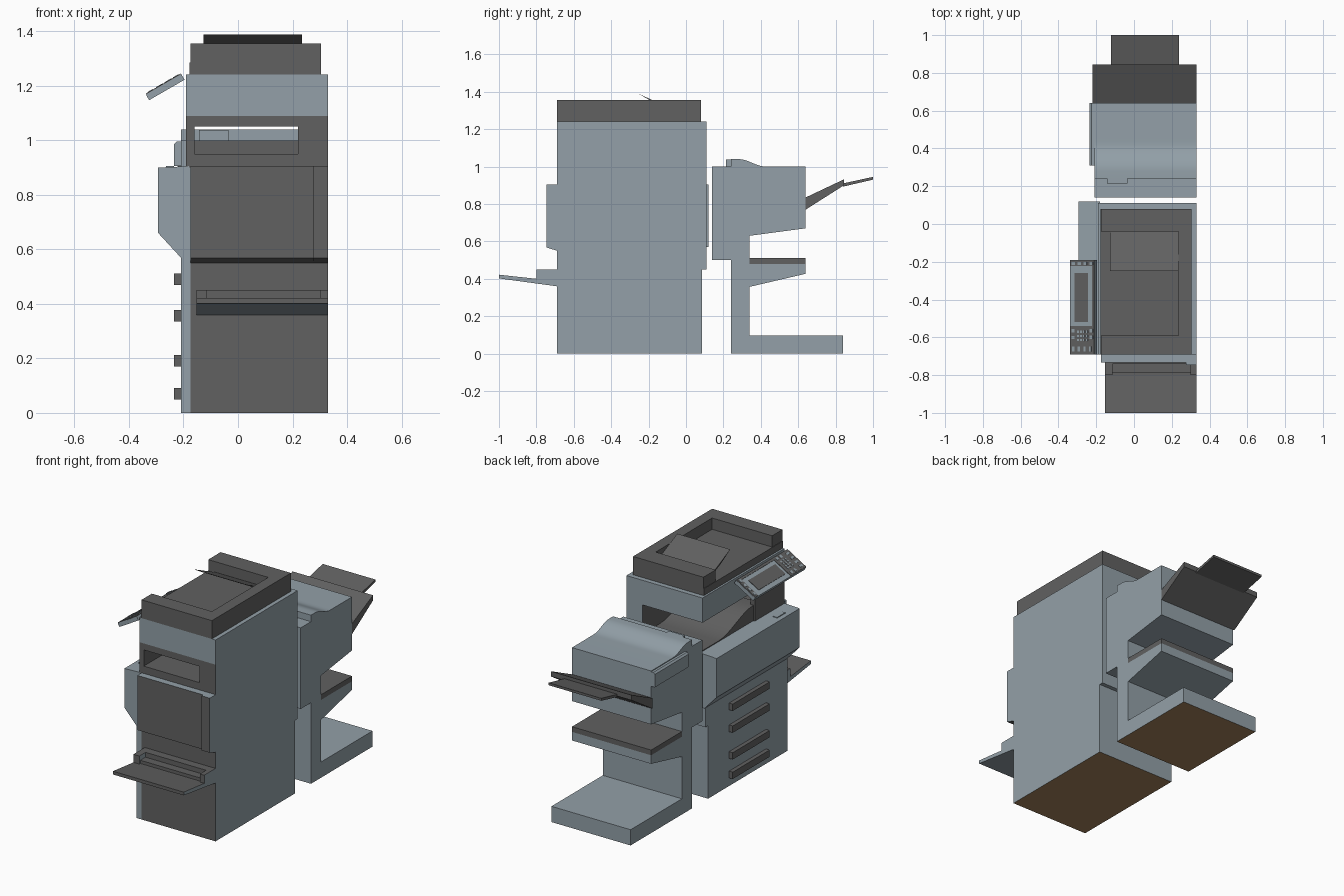
import bpy, bmesh, math
from mathutils import Vector

if "Cube" in bpy.data.objects:
    bpy.data.objects.remove(bpy.data.objects["Cube"], do_unlink=True)


def material(name, rgb):
    m = bpy.data.materials.new(name)
    m.use_nodes = True
    m.diffuse_color = (*rgb, 1)
    m.node_tree.nodes["Principled BSDF"].inputs["Base Color"].default_value = (*rgb, 1)
    return m


MATS = [material("pale blue grey", (0.292, 0.352, 0.392)),
        material("dark grey", (0.119, 0.119, 0.119)),
        material("brown underside", (0.36, 0.22, 0.105))]
LIGHT, DARK, BROWN = range(3)


# Colour rules taking a face normal and centre
def light(n, c):
    return LIGHT


def dark(n, c):
    return DARK


def cabinet(n, c):
    if n.z < -0.9 and c.z < 0.01:
        return BROWN
    return DARK if n.y < -0.9 else LIGHT


def floor_unit(n, c):
    return BROWN if n.z < -0.9 and c.z < 0.01 else LIGHT


def front_or_top(n, c):
    return DARK if n.z > 0.5 or n.y < -0.9 else LIGHT


def door_rule(n, c):
    return DARK if n.y < -0.9 or n.z < -0.5 else LIGHT


def wall_rule(n, c):
    return DARK if n.y < -0.9 or n.x < -0.9 else LIGHT


def prism(name, axis, pts, a, b, rule=light, smooth=False):
    """Extrude a profile: (y, z) points along x, or (x, z) points along y."""
    place = (lambda p, t: (t, *p)) if axis == "x" else (lambda p, t: (p[0], t, p[1]))
    bm = bmesh.new()
    ends = [[bm.verts.new(place(p, t)) for p in pts] for t in (a, b)]
    for end in ends:
        bm.faces.new(end)
    for i in range(len(pts)):
        j = (i + 1) % len(pts)
        bm.faces.new((ends[0][i], ends[0][j], ends[1][j], ends[1][i]))
    bmesh.ops.recalc_face_normals(bm, faces=bm.faces)
    bm.normal_update()
    for f in bm.faces:
        f.material_index = rule(f.normal, f.calc_center_median())
    mesh = bpy.data.meshes.new(name)
    bm.to_mesh(mesh)
    bm.free()
    for m in MATS:
        mesh.materials.append(m)
    ob = bpy.data.objects.new(name, mesh)
    bpy.context.collection.objects.link(ob)
    if smooth:
        bpy.ops.object.select_all(action="DESELECT")
        ob.select_set(True)
        bpy.context.view_layer.objects.active = ob
        bpy.ops.object.shade_smooth_by_angle(angle=math.radians(25))
    return ob


def box(name, x, y, z, rule=light):
    return prism(name, "x", [(y[0], z[0]), (y[1], z[0]), (y[1], z[1]), (y[0], z[1])],
                 x[0], x[1], rule)


L, R = -0.21, 0.33       # outer sides
F = -0.69                # cabinet front

# Main cabinet with a pale strip down the drawer side
body = [(F, 0), (0.085, 0), (0.085, 0.45), (0.11, 0.45), (0.11, 0.9), (F, 0.9)]
prism("cabinet", "x", body, -0.175, R, cabinet)
prism("drawer_fronts", "x", body, L, -0.175, floor_unit)
for i, z in enumerate((0.05, 0.17, 0.335, 0.47)):
    box(f"drawer_handle_{i + 1}", (-0.235, L), (-0.48, -0.12), (z, z + 0.042), dark)

# Bulging side cover
prism("side_cover", "y", [(-0.18, 0.57), (L, 0.57), (-0.293, 0.66), (-0.293, 0.9),
                          (-0.18, 0.905)], F, 0.12)
box("cover_latch", (-0.265, -0.235), (-0.59, -0.51), (0.9, 0.906))

# Front door and its narrow edge piece
for name, y, a, b in (("front_door", -0.732, -0.175, 0.275), ("door_edge", -0.747, 0.275, R)):
    prism(name, "x", [(F, 0.55), (y, 0.568), (y, 0.905), (F, 0.905)], a, b, door_rule)

# Bypass tray with raised rim
prism("bypass_tray", "x", [(F, 0.36), (-1, 0.402), (-1, 0.422), (-0.8, 0.4), (F, 0.4)],
      -0.153, R, front_or_top)
box("bypass_rim_back", (-0.153, R), (-0.74, F), (0.4, 0.45), front_or_top)
for side, a, b in (("right", -0.153, -0.113), ("left", 0.3, R)):
    box(f"bypass_rim_{side}", (a, b), (-0.8, -0.74), (0.4, 0.45), front_or_top)
box("bypass_step", (-0.113, 0.3), (-0.79, -0.74), (0.4, 0.42), front_or_top)

# Output cavity: side wall, windowed front wall and curved paper floor
box("cavity_wall", (0.22, R), (F, 0.11), (0.9, 1.09), wall_rule)
box("window_post", (-0.19, -0.16), (F, -0.4), (0.9, 1.09), dark)
box("window_sill", (-0.16, 0.22), (F, -0.4), (0.9, 0.95), dark)
box("window_head", (-0.16, 0.22), (F, -0.4), (1.05, 1.09), dark)
curve = [(-0.4 + 0.34 * t / 8, 0.91 + 0.045 * (1 + math.cos(math.pi * t / 8))) for t in range(9)]
prism("paper_floor", "x", [(-0.45, 0.9), (-0.45, 1.0)] + curve + [(0.11, 0.91), (0.11, 0.9)],
      -0.18, 0.22, dark, True)

# Scanner and document feeder
box("scanner", (-0.19, R), (F, 0.11), (1.09, 1.242))
ax = (-0.175, 0.305)
box("feeder_base", (-0.178, 0.305), (F, 0.08), (1.242, 1.285), dark)
box("feeder_head", ax, (-0.04, 0.08), (1.285, 1.355), dark)
box("feeder_front_rim", ax, (F, -0.59), (1.285, 1.355), dark)
box("feeder_side_rim", (0.235, 0.305), (-0.59, -0.04), (1.285, 1.355), dark)
prism("document_tray", "x", [(-0.25, 1.388), (-0.04, 1.29), (-0.04, 1.283), (-0.16, 1.335)],
      -0.127, 0.235, dark)

# Tilted control panel
origin, u, n = Vector((-0.338, 1.168)), Vector((0.866, 0.5)), Vector((-0.5, 0.866))


def panel_plate(name, s, y, h, rule):
    pts = [origin + u * a + n * b for a, b in
           ((s[0], h[0]), (s[1], h[0]), (s[1], h[1]), (s[0], h[1]))]
    return prism(name, "y", [tuple(p) for p in pts], y[0], y[1], rule)


panel_plate("control_panel", (0, 0.15), (F, -0.19), (-0.024, 0), light)
top = (0, 0.003)
panel_plate("keypad", (0.002, 0.148), (-0.688, -0.54), top, dark)
panel_plate("screen", (0.028, 0.11), (-0.52, -0.26), top, dark)
panel_plate("key_strip", (0.002, 0.148), (-0.222, -0.192), top, dark)
panel_plate("hinge_strip", (0.134, 0.148), (-0.54, -0.222), top, dark)
key = (0.003, 0.005)
for i in range(4):
    s = 0.015 + 0.034 * i
    panel_plate(f"large_key_{i + 1}", (s, s + 0.014), (-0.675, -0.648), key, light)
    s = 0.012 + 0.036 * i
    panel_plate(f"strip_key_{i + 1}", (s, s + 0.02), (-0.216, -0.2), key, light)
    for j in range(3):
        s, y = 0.045 + 0.018 * i, -0.62 + 0.022 * j
        panel_plate(f"number_key_{i}_{j}", (s, s + 0.011), (y, y + 0.011), key, light)
for i in range(2):
    y = -0.61 + 0.035 * i
    panel_plate(f"function_key_{i + 1}", (0.01, 0.028), (y, y + 0.018), key, light)
    panel_plate(f"start_key_{i + 1}", (0.122, 0.14), (y, y + 0.02), key, light)

# Finisher: stepped column with domed lid, shelf and foot
dome = [(0.28 + 0.14 * t / 8, 1.0 + 0.02 * (1 + math.cos(math.pi * t / 8 * 0.95)))
        for t in range(9)]
prism("finisher", "x", [(0.14, 0.5), (0.14, 1.0), (0.24, 1.0), (0.24, 1.04)] + dome +
      [(0.44, 1.0), (0.64, 1.0), (0.64, 0.67), (0.34, 0.63), (0.34, 0.48), (0.64, 0.48),
       (0.64, 0.427), (0.34, 0.357), (0.34, 0.097), (0.84, 0.097), (0.84, 0), (0.24, 0),
       (0.24, 0.5)], L, R, floor_unit, True)
box("lid_tab", (-0.143, -0.035), (0.215, 0.24), (1.0, 1.038))
prism("finisher_side_panel", "y", [(L, 0.905), (-0.235, 0.905), (-0.235, 0.985),
                                   (-0.225, 0.995), (L, 0.995)], 0.31, 0.64)
box("lower_shelf", (L, R), (0.34, 0.64), (0.48, 0.512), dark)

# Output tray and its extension
prism("output_tray", "x", [(0.64, 0.77), (0.64, 0.835), (0.845, 0.932), (0.845, 0.9)],
      -0.22, R, dark)
prism("tray_extension", "x", [(0.84, 0.893), (0.84, 0.91), (1.0, 0.945), (1.0, 0.93)],
      -0.122, 0.238, dark)
